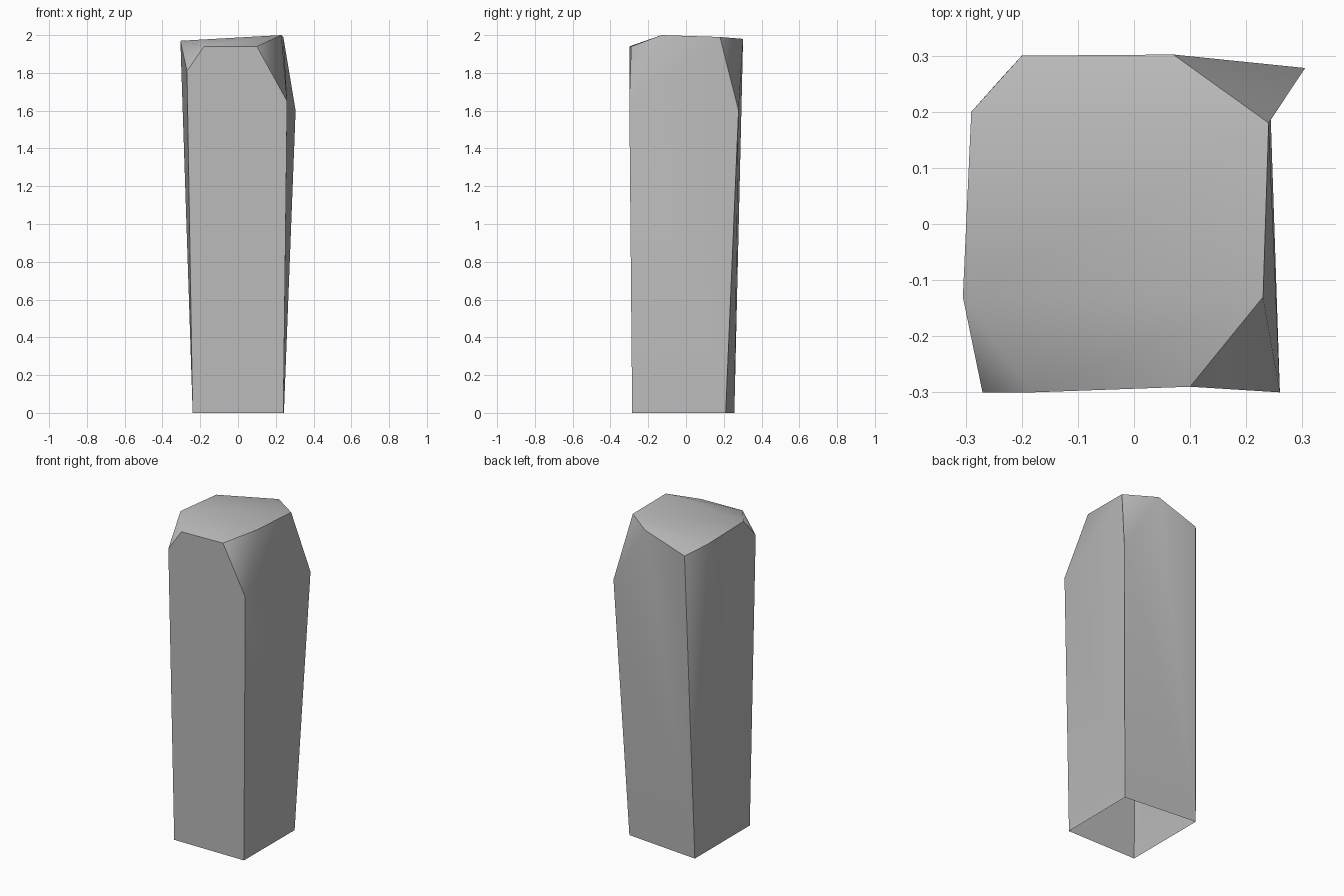
import bpy
import bmesh

cube = bpy.data.objects.get("Cube")
if cube:
    bpy.data.objects.remove(cube, do_unlink=True)

# Corners of the post: "low" on the ground, "shoulder" where a chipped corner starts, "top" on the crown
corners = {
    "low_front_left": (0.24, -0.285, 0), "low_front_right": (-0.24, -0.285, 0),
    "low_back_left": (0.243, 0.21, 0), "low_back_right": (-0.24, 0.256, 0),
    "shoulder_front_left": (0.26, -0.3, 1.65), "shoulder_front_right": (-0.27, -0.3, 1.81),
    "shoulder_back_left": (0.305, 0.278, 1.6), "shoulder_back_right": (-0.2, 0.3, 1.89),
    "top_front_left": (0.1, -0.29, 1.94), "top_front_right": (-0.18, -0.3, 1.94),
    "top_left_front": (0.23, -0.13, 2), "top_left_back": (0.24, 0.18, 1.99),
    "top_back_left": (0.07, 0.302, 1.98),
    "top_right_back": (-0.29, 0.2, 1.95), "top_right_front": (-0.305, -0.13, 1.97),
}

# Each panel: smoothing regions it blends with, then its corners
panels = {
    "front": "low_front_right low_front_left shoulder_front_left top_front_left "
             "top_front_right shoulder_front_right",
    "left": "low_front_left low_back_left shoulder_back_left top_left_back "
            "top_left_front shoulder_front_left",
    "back": "low_back_left low_back_right shoulder_back_right top_back_left shoulder_back_left",
    "right": "low_back_right low_front_right shoulder_front_right top_right_front top_right_back",
    "right_sliver": "low_back_right top_right_back shoulder_back_right",
    "chip_front_left": "shoulder_front_left top_left_front top_front_left",
    "chip_front_right": "shoulder_front_right top_front_right top_right_front",
    "chip_back_left": "shoulder_back_left top_back_left top_left_back",
    "crown_front": "top_front_right top_front_left top_left_front top_right_front",
    "crown_middle": "top_right_front top_left_front top_left_back top_right_back",
    "crown_back": "top_right_back top_left_back top_back_left shoulder_back_right",
}
blended = [
    {"left", "chip_front_left"}, {"back", "chip_back_left"}, {"right", "right_sliver"},
    {"chip_front_right", "crown_front"},
    {"crown_front", "crown_middle"}, {"crown_middle", "crown_back"},
]

# Stone shell, open underneath
bm = bmesh.new()
verts = {name: bm.verts.new(co) for name, co in corners.items()}
label = {}
for name, loop in panels.items():
    face = bm.faces.new([verts[n] for n in loop.split()])
    face.smooth = True
    label[face] = name

# Keep hard edges except where panels are worn into each other
for edge in bm.edges:
    edge.smooth = {label[f] for f in edge.link_faces} in blended

mesh = bpy.data.meshes.new("stone_post")
bm.to_mesh(mesh)
bm.free()
post = bpy.data.objects.new("stone_post", mesh)
bpy.context.collection.objects.link(post)

# Plain grey stone
grey = (0.5, 0.5, 0.5, 1)
stone = bpy.data.materials.new("grey_stone")
stone.use_nodes = True
stone.diffuse_color = grey
stone.node_tree.nodes["Principled BSDF"].inputs["Base Color"].default_value = grey
mesh.materials.append(stone)
